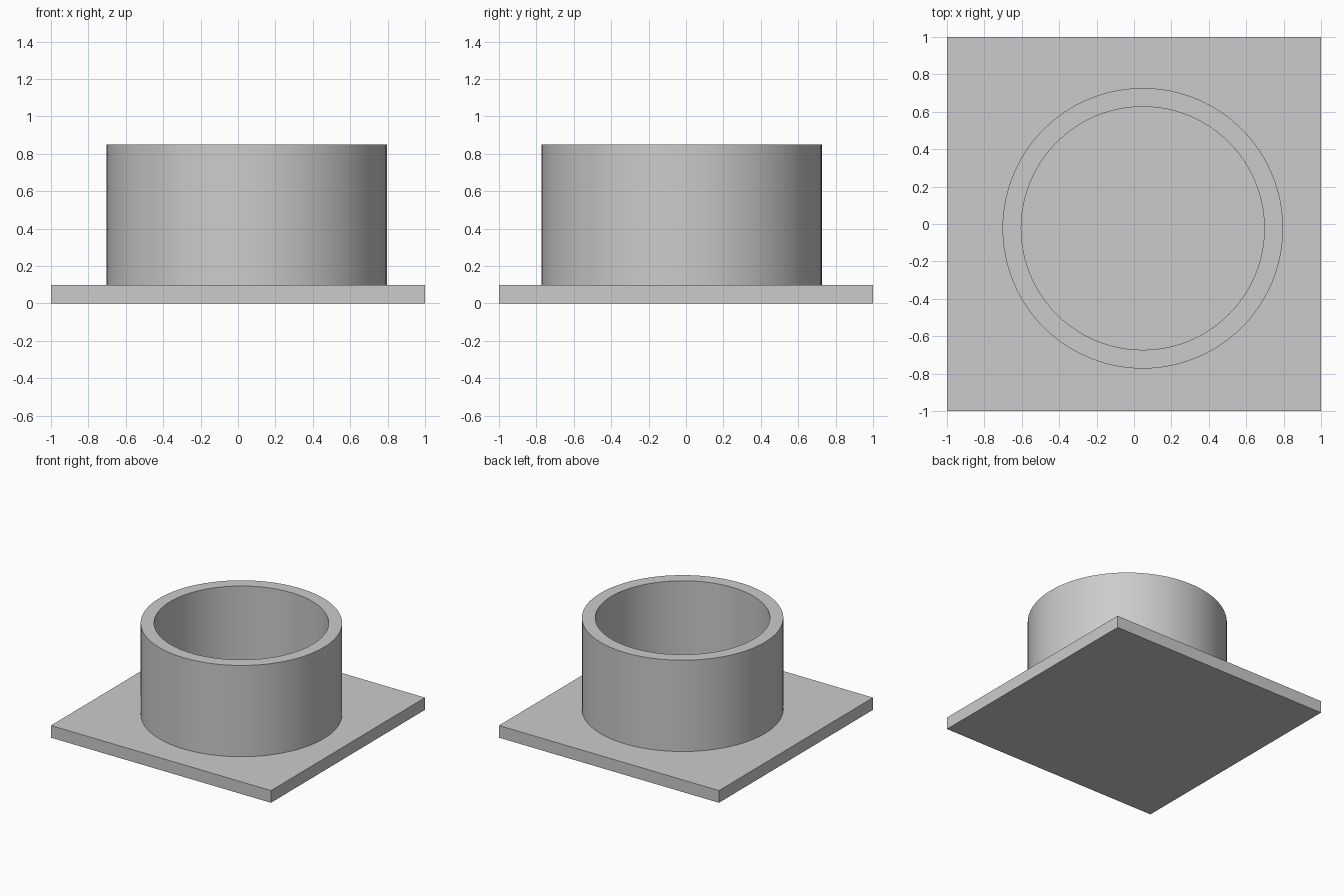
import bpy
import bmesh
import math
from mathutils import Vector

cube = bpy.data.objects.get("Cube")
if cube:
    bpy.data.objects.remove(cube, do_unlink=True)

PLATE_TOP = 0.10
RING_TOP = 0.85
INNER, OUTER = 0.65, 0.75
SEGMENTS = 96

grey = bpy.data.materials.new("plain_grey")
grey.use_nodes = True
colour = (0.6, 0.6, 0.6, 1)
grey.diffuse_color = colour
grey.node_tree.nodes["Principled BSDF"].inputs["Base Color"].default_value = colour


def add_object(name, bm, location):
    bmesh.ops.recalc_face_normals(bm, faces=bm.faces)
    mesh = bpy.data.meshes.new(name)
    bm.to_mesh(mesh)
    bm.free()
    mesh.materials.append(grey)
    obj = bpy.data.objects.new(name, mesh)
    obj.location = location
    bpy.context.collection.objects.link(obj)
    return obj


# Square base plate
bm = bmesh.new()
bmesh.ops.create_cube(bm, size=1)
bmesh.ops.scale(bm, vec=(2, 2, PLATE_TOP), verts=bm.verts)
add_object("base_plate", bm, (0, 0, PLATE_TOP / 2))

# Open round wall, a rectangular section turned about z, slightly off centre
bm = bmesh.new()
height = RING_TOP - PLATE_TOP
section = [(INNER, 0), (OUTER, 0), (OUTER, height), (INNER, height)]
verts = [bm.verts.new((r, 0, z)) for r, z in section]
edges = [bm.edges.new((verts[i], verts[i - 1])) for i in range(len(verts))]
bmesh.ops.spin(bm, geom=verts + edges, cent=Vector(), axis=(0, 0, 1),
               angle=math.tau, steps=SEGMENTS, use_merge=True)
bmesh.ops.remove_doubles(bm, verts=bm.verts, dist=0.0001)
ring = add_object("round_wall", bm, (0.047, -0.023, PLATE_TOP))

# Smooth the round sides, keep the rims sharp
bpy.ops.object.select_all(action="DESELECT")
ring.select_set(True)
bpy.context.view_layer.objects.active = ring
bpy.ops.object.shade_smooth_by_angle(angle=math.radians(30))
